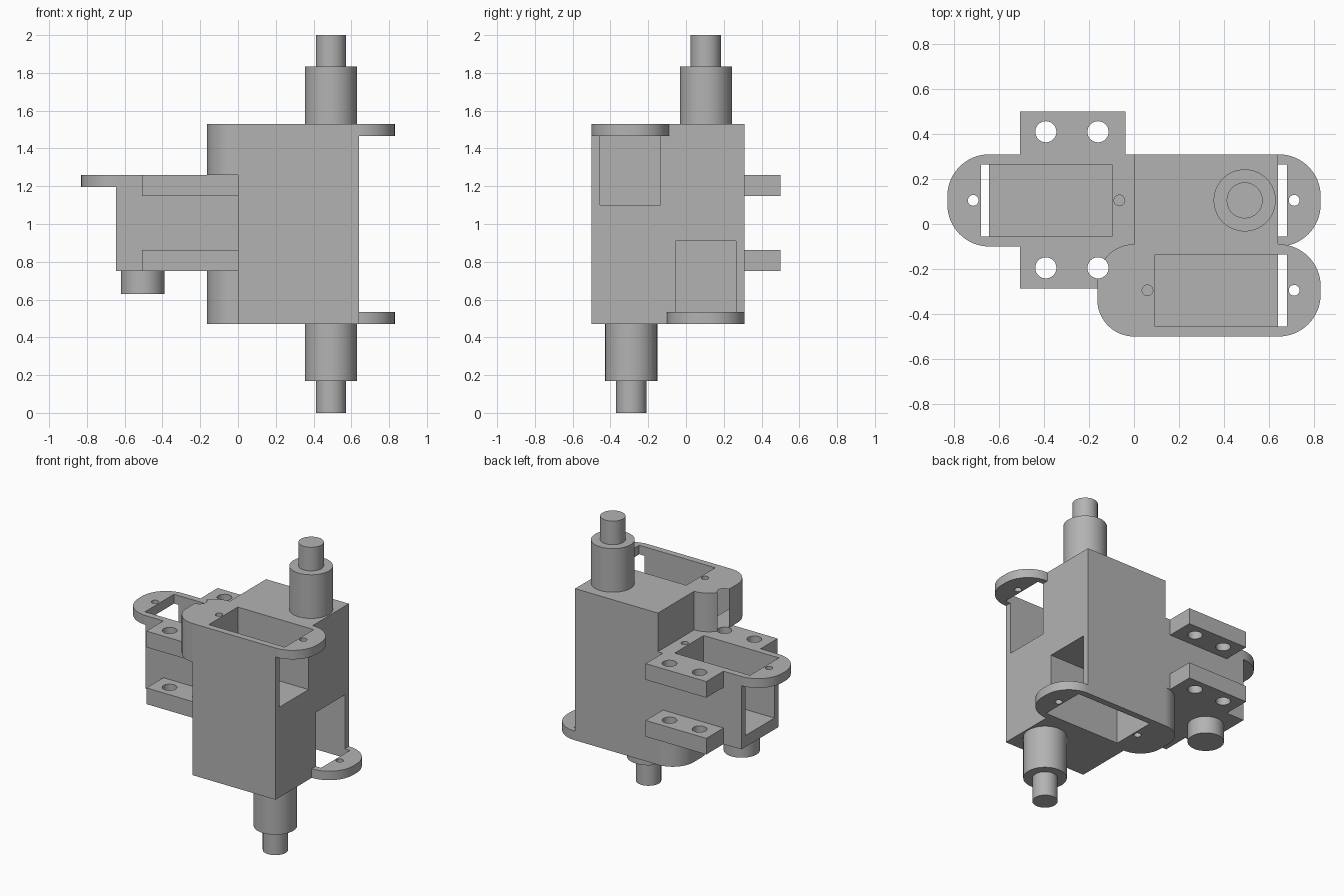
import bpy, bmesh, math

cube = bpy.data.objects.get("Cube")
if cube:
    bpy.data.objects.remove(cube, do_unlink=True)

GREY = (0.45, 0.45, 0.45, 1)
grey = bpy.data.materials.new("plain grey")
grey.use_nodes = True
grey.diffuse_color = GREY
grey.node_tree.nodes["Principled BSDF"].inputs["Base Color"].default_value = GREY


def prism(name, outline, z0, z1):
    """Extrude a counter-clockwise outline from z0 to z1."""
    bm = bmesh.new()
    face = bm.faces.new([bm.verts.new((x, y, z0)) for x, y in outline])
    top = bmesh.ops.extrude_face_region(bm, geom=[face])["geom"]
    verts = [v for v in top if isinstance(v, bmesh.types.BMVert)]
    bmesh.ops.translate(bm, verts=verts, vec=(0, 0, z1 - z0))
    bmesh.ops.recalc_face_normals(bm, faces=bm.faces)
    mesh = bpy.data.meshes.new(name)
    bm.to_mesh(mesh)
    bm.free()
    mesh.materials.append(grey)
    ob = bpy.data.objects.new(name, mesh)
    bpy.context.collection.objects.link(ob)
    return ob


def box(name, x0, x1, y0, y1, z0, z1):
    return prism(name, [(x0, y0), (x1, y0), (x1, y1), (x0, y1)], z0, z1)


def arc(cx, cy, r, start, end, steps):
    angles = [math.radians(start + (end - start) * i / steps) for i in range(steps + 1)]
    return [(cx + r * math.cos(a), cy + r * math.sin(a)) for a in angles]


def cylinder(name, x, y, r, z0, z1, sides=64):
    return prism(name, arc(x, y, r, 0, 360, sides)[:-1], z0, z1)


def plate(name, tip, root, cy, r, z0, z1):
    """Plate running from a square root to a tip with rounded corners."""
    s = 1 if tip > root else -1
    cx = tip - s * r
    pts = arc(0, cy - HALF + r, r, -90, 0, 16) + arc(0, cy + HALF - r, r, 0, 90, 16)
    pts = [(cx + s * x, y) for x, y in pts]
    pts += [(root, cy + HALF), (root, cy - HALF)]
    return prism(name, pts if s > 0 else pts[::-1], z0, z1)


def combine(target, others, operation):
    """Apply a boolean with each helper, then remove the helpers."""
    for other in others:
        mod = target.modifiers.new("join", 'BOOLEAN')
        mod.operation, mod.solver, mod.object = operation, 'EXACT', other
        bpy.context.view_layer.update()
        deps = bpy.context.evaluated_depsgraph_get()
        mesh = bpy.data.meshes.new_from_object(target.evaluated_get(deps))
        target.modifiers.clear()
        target.data = mesh
        bpy.data.objects.remove(other, do_unlink=True)


HALF = 0.205                 # half width of every motor mount
FRONT, BACK = -0.295, 0.105  # centre lines of the mounts
LOW, HIGH = 0.47, 1.53       # main housing
SIDE_LOW, SIDE_HIGH = 0.75, 1.26


def pocket(x0, x1, cy, z0, z1):
    return box("pocket", x0, x1, cy - 0.16, cy + 0.16, z0, z1)


def screws(xs, cy, z0, z1):
    return [cylinder("screw", x, cy, 0.024, z0, z1, 24) for x in xs]


def bolt(x, y):
    return cylinder("bolt", x, y, 0.047, 0.6, 1.7, 32)


# Main housing with a mount opening upwards and one opening downwards
housing = box("main_housing", 0, 0.64, -0.5, 0.31, LOW, HIGH)
combine(housing, [
    plate("tab", 0.83, 0.3, FRONT, 0.187, HIGH - 0.063, HIGH),
    plate("tab", 0.83, 0.3, BACK, 0.187, LOW, LOW + 0.063),
    plate("end", -0.163, 0.3, FRONT, 0.163, SIDE_HIGH, HIGH),
    plate("end", -0.163, 0.3, BACK, 0.163, LOW, SIDE_LOW),
], 'UNION')
combine(housing, [
    pocket(0.093, 0.68, FRONT, 1.1, 1.6),
    pocket(0.093, 0.68, BACK, 0.4, 0.91),
    bolt(-0.16, -0.195),
    *screws((0.06, 0.712), FRONT, 1.25, 1.6),
    *screws((0.06, 0.712), BACK, 0.4, 0.75),
], 'DIFFERENCE')

# Side housing with its mount and the two bolt brackets
side = box("side_housing", -0.645, 0, BACK - HALF, BACK + HALF, SIDE_LOW, SIDE_HIGH)
parts = [plate("tab", -0.83, -0.3, BACK, 0.187, SIDE_HIGH - 0.065, SIDE_HIGH)]
for z in (SIDE_LOW, SIDE_HIGH - 0.113):
    parts.append(box("bracket", -0.507, -0.038, 0, 0.5, z, z + 0.113))
    parts.append(box("bracket", -0.507, 0, -0.287, 0.05, z, z + 0.113))
combine(side, parts, 'UNION')
combine(side, [
    pocket(-0.68, -0.098, BACK, 0.83, 1.35),
    *[bolt(x, y) for x in (-0.392, -0.16) for y in (-0.195, 0.41)],
    *screws((-0.065, -0.715), BACK, 0.98, 1.35),
], 'DIFFERENCE')

# Stepped shafts and the side stub
shafts = [
    cylinder("upper_shaft_collar", 0.492, BACK, 0.138, HIGH, 1.835),
    cylinder("upper_shaft_tip", 0.492, BACK, 0.08, 1.835, 2),
    cylinder("lower_shaft_collar", 0.492, FRONT + 0.005, 0.138, 0.17, LOW),
    cylinder("lower_shaft_tip", 0.492, FRONT + 0.005, 0.08, 0, 0.17),
    cylinder("side_stub", -0.505, BACK, 0.115, 0.63, SIDE_LOW),
]

# Smooth the round walls while keeping edges sharp
bpy.ops.object.select_all(action='DESELECT')
for ob in [housing, side] + shafts:
    ob.select_set(True)
bpy.context.view_layer.objects.active = housing
bpy.ops.object.shade_smooth_by_angle(angle=math.radians(30))
